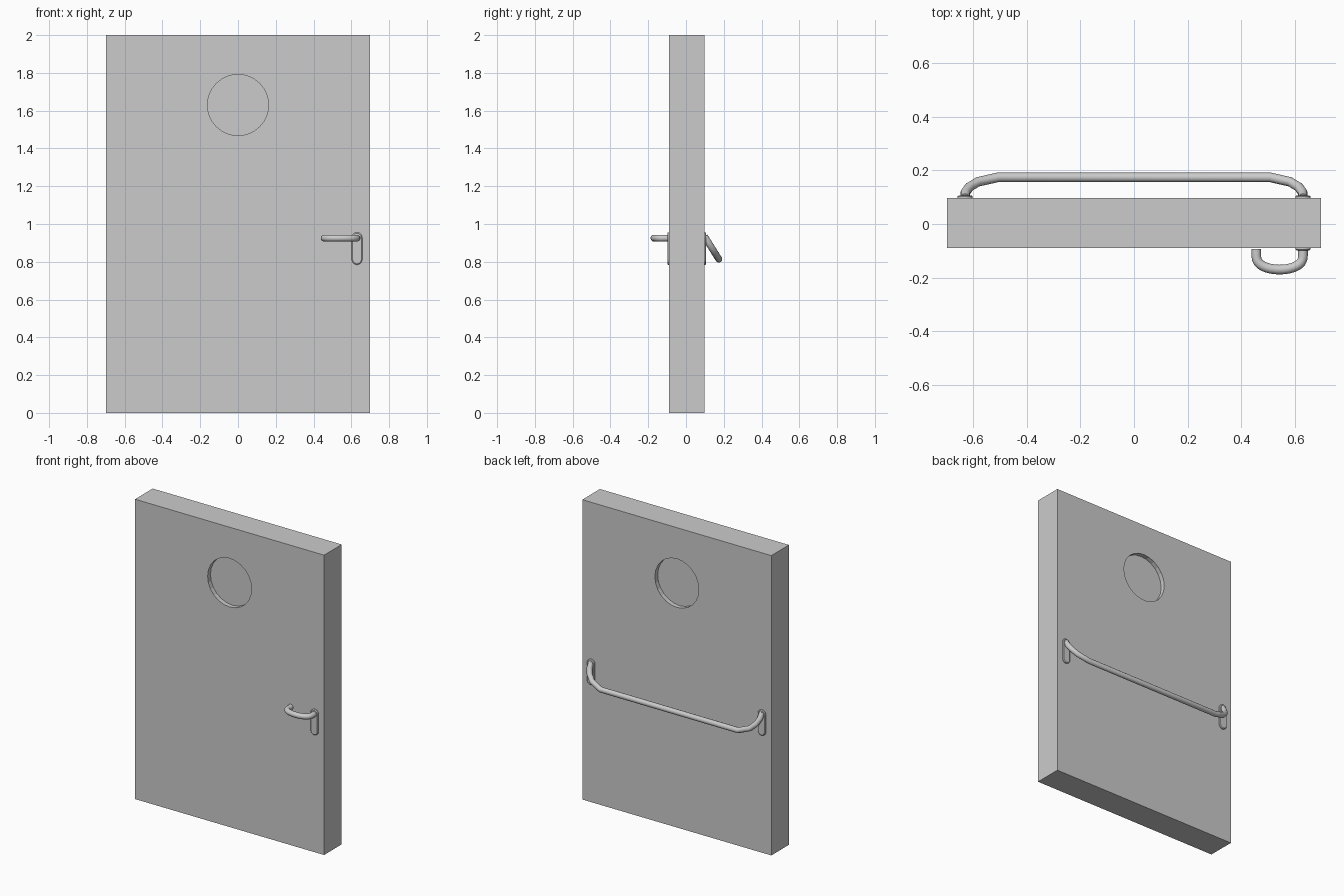
import bpy, bmesh
from math import pi, sin, cos, radians
from mathutils import Matrix

if "Cube" in bpy.data.objects:
    bpy.data.objects.remove(bpy.data.objects["Cube"], do_unlink=True)

FRONT, BACK = -0.089, 0.097
SIDE = 0.63

grey = bpy.data.materials.new("light grey")
grey.use_nodes = True
grey.diffuse_color = (0.6, 0.6, 0.6, 1)
grey.node_tree.nodes["Principled BSDF"].inputs["Base Color"].default_value = (0.6, 0.6, 0.6, 1)


def add_mesh(name, bm):
    bmesh.ops.recalc_face_normals(bm, faces=bm.faces)
    mesh = bpy.data.meshes.new(name)
    bm.to_mesh(mesh)
    bm.free()
    mesh.materials.append(grey)
    ob = bpy.data.objects.new(name, mesh)
    bpy.context.collection.objects.link(ob)
    return ob


def activate(ob):
    bpy.ops.object.select_all(action="DESELECT")
    ob.select_set(True)
    bpy.context.view_layer.objects.active = ob


def tube(name, points, radius):
    """Round rod along a path."""
    curve = bpy.data.curves.new(name, "CURVE")
    curve.dimensions = "3D"
    curve.bevel_depth = radius
    curve.bevel_resolution = 4
    curve.use_fill_caps = True
    spline = curve.splines.new("POLY")
    spline.points.add(len(points) - 1)
    for p, co in zip(spline.points, points):
        p.co = (*co, 1)
    curve.materials.append(grey)
    ob = bpy.data.objects.new(name, curve)
    bpy.context.collection.objects.link(ob)
    activate(ob)
    bpy.ops.object.convert(target="MESH")
    bpy.ops.object.shade_smooth_by_angle(angle=radians(40))


def plate(name, x, y, out):
    """Upright capsule plate that tapers slightly away from the door."""
    bm = bmesh.new()
    r, low, high, n = 0.028, 0.812, 0.928, 10
    rings = []
    for depth, rad in ((0, r), (0.006, r), (0.01, r - 0.005)):
        ring = []
        for start, z in ((0, high), (pi, low)):
            for i in range(n + 1):
                a = start + pi * i / n
                ring.append(bm.verts.new((x + rad * cos(a), y + out * depth, z + rad * sin(a))))
        rings.append(ring)
    for a, b in zip(rings, rings[1:]):
        for i in range(len(a)):
            j = (i + 1) % len(a)
            bm.faces.new((a[i], a[j], b[j], b[i]))
    bm.faces.new(rings[0])
    bm.faces.new(rings[-1])
    add_mesh(name, bm)


# Door slab
bm = bmesh.new()
bmesh.ops.create_cube(bm, size=1, matrix=Matrix.Translation((0, (FRONT + BACK) / 2, 1))
                      @ Matrix.Diagonal((1.395, BACK - FRONT, 2, 1)))
door = add_mesh("door", bm)

# Round window recess on both faces
for y in (FRONT, BACK):
    bm = bmesh.new()
    bmesh.ops.create_cone(bm, cap_ends=True, segments=24, radius1=0.162, radius2=0.162, depth=0.06,
                          matrix=Matrix.Translation((0, y, 1.63)) @ Matrix.Rotation(pi / 2, 4, "X"))
    cutter = add_mesh("window_cutter", bm)
    cutter.hide_render = True
    cut = door.modifiers.new("window", "BOOLEAN")
    cut.object = cutter
    cut.operation = "DIFFERENCE"
    cut.solver = "EXACT"
    activate(door)
    bpy.ops.object.modifier_apply(modifier=cut.name)
    bpy.data.objects.remove(cutter, do_unlink=True)

# Mounting plates
plate("front_plate", SIDE, FRONT, -1)
plate("back_left_plate", SIDE, BACK, 1)
plate("back_right_plate", -SIDE, BACK, 1)

# Push bar: swings out and down from the plates
half = [(SIDE, 0.098), (0.629, 0.117), (0.615, 0.137), (0.583, 0.157), (0.508, 0.174)]
outline = half + [(-x, y) for x, y in reversed(half)]
tube("push_bar", [(x, y, 0.935 - (y - 0.098) * 1.6) for x, y in outline], 0.018)

# Front lever: hooked back toward the door
cx, rx = 0.543, 0.087
bend = [(cx + rx * cos(a), -0.118 - 0.052 * sin(a) ** 0.8 if sin(a) > 0.01 else -0.118, 0.925)
        for a in (pi * i / 16 for i in range(17))]
tube("front_lever", [(SIDE, FRONT, 0.925)] + bend + [(cx - rx, -0.094, 0.925)], 0.018)
